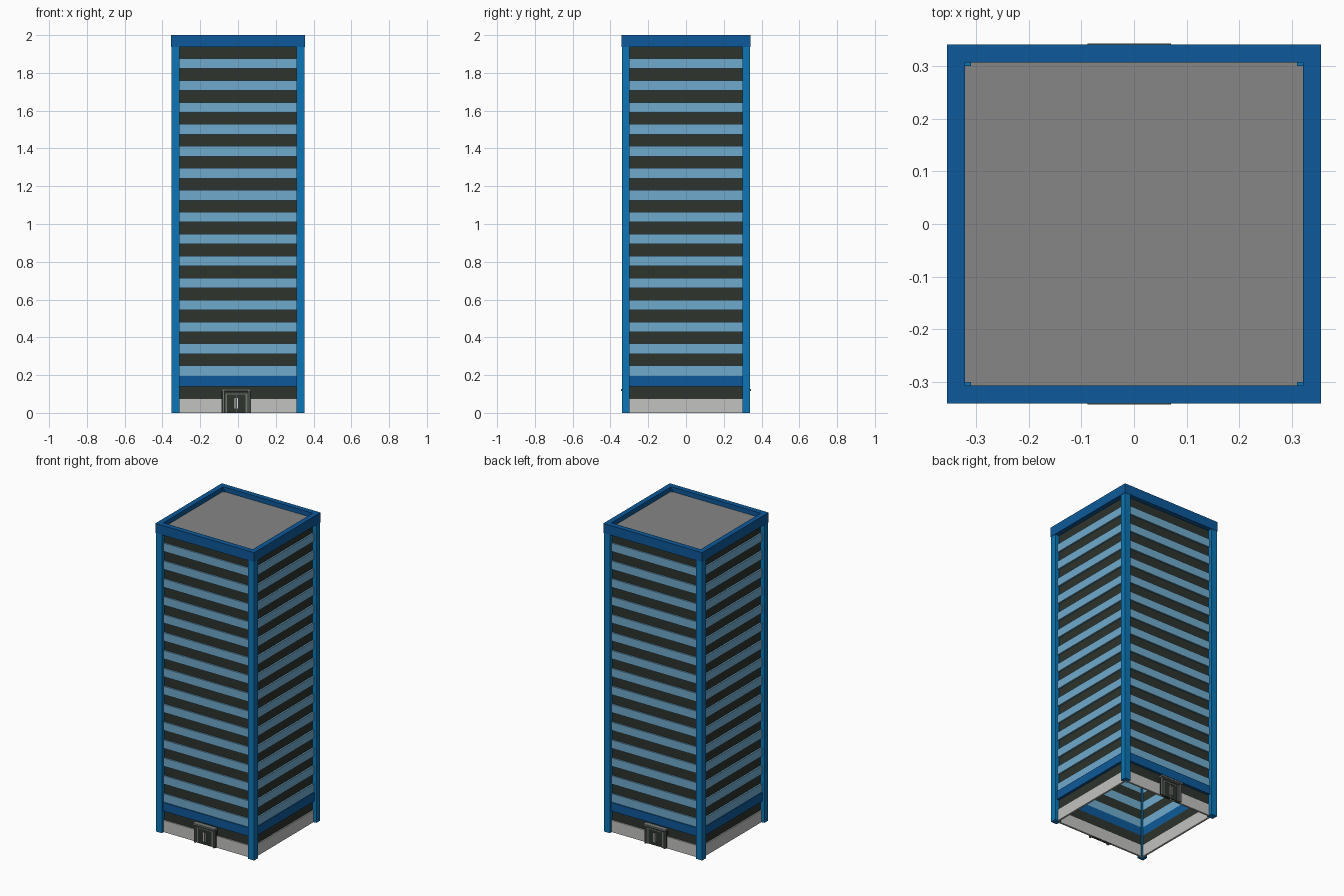
import bpy, bmesh

if "Cube" in bpy.data.objects:
    bpy.data.objects.remove(bpy.data.objects["Cube"])

HX, HY = 0.355, 0.341          # half footprint of the tower


def material(name, rgb):
    """Flat material from display (sRGB) values."""
    m = bpy.data.materials.new(name)
    lin = [((c / 255 + 0.055) / 1.055) ** 2.4 for c in rgb]
    m.diffuse_color = (*lin, 1)
    m.use_nodes = True
    m.node_tree.nodes["Principled BSDF"].inputs["Base Color"].default_value = m.diffuse_color
    return m


COLUMN = material("column blue", (12, 118, 182))
TRIM = material("trim blue", (13, 89, 154))
PANEL = material("pale blue panel", (111, 170, 203))
GLASS = material("dark glass", (45, 51, 45))
STONE = material("light stone", (194, 194, 192))
ROOF = material("roof grey", (134, 134, 134))
STEEL = material("door steel", (112, 118, 114))
WHITE = material("handle white", (225, 225, 222))


def finish(name, bm, mat):
    bmesh.ops.recalc_face_normals(bm, faces=bm.faces)
    me = bpy.data.meshes.new(name)
    bm.to_mesh(me)
    bm.free()
    me.materials.append(mat)
    ob = bpy.data.objects.new(name, me)
    bpy.context.collection.objects.link(ob)
    return ob


def add_box(bm, x0, x1, y0, y1, z0, z1):
    vs = bmesh.ops.create_cube(bm, size=1)["verts"]
    for v in vs:
        v.co = (x1 if v.co.x > 0 else x0, y1 if v.co.y > 0 else y0,
                z1 if v.co.z > 0 else z0)


def add_ring(bm, outer, inner, z0, z1):
    """Hollow rectangular band; outer and inner are insets from the footprint."""
    rows = []
    for inset, z in ((outer, z0), (outer, z1), (inner, z1), (inner, z0)):
        x, y = HX - inset, HY - inset
        rows.append([bm.verts.new((sx * x, sy * y, z))
                     for sx, sy in ((-1, -1), (1, -1), (1, 1), (-1, 1))])
    for r in range(4):
        a, b = rows[r], rows[(r + 1) % 4]
        for i in range(4):
            j = (i + 1) % 4
            bm.faces.new((a[i], a[j], b[j], b[i]))


def ring(name, mat, outer, inner, spans):
    bm = bmesh.new()
    for z0, z1 in spans:
        add_ring(bm, outer, inner, z0, z1)
    return finish(name, bm, mat)


# Corner columns
bm = bmesh.new()
for sx in (-1, 1):
    for sy in (-1, 1):
        xs = sorted((sx * 0.31, sx * (HX - 0.002)))
        ys = sorted((sy * 0.30, sy * (HY - 0.002)))
        add_box(bm, *xs, *ys, 0, 1.98)
finish("corner_columns", bm, COLUMN)

# Storey bands: projecting panels alternating with recessed windows
FLOORS, STEP, LOW, BAND = 15, 0.1162, 0.196, 0.054
panels = [(LOW + i * STEP, LOW + i * STEP + BAND) for i in range(FLOORS)]
windows = [(b, b + STEP - BAND) for a, b in panels]
ring("storey_panels", PANEL, 0.020, 0.034, panels)
ring("storey_windows", GLASS, 0.030, 0.034, windows)

# Ground floor, open below
ring("stone_plinth", STONE, 0.022, 0.034, [(0, 0.076)])
ring("lobby_windows", GLASS, 0.030, 0.034, [(0.076, 0.14)])
ring("lobby_trim", TRIM, 0.014, 0.034, [(0.14, LOW)])

# Parapet and sunken roof
ring("parapet", TRIM, 0, 0.034, [(1.938, 2.0)])
bm = bmesh.new()
add_box(bm, -HX + 0.03, HX - 0.03, -HY + 0.03, HY - 0.03, 1.955, 1.97)
finish("roof", bm, ROOF)


# Entrances, the same on front and back
def entrance(side, label):
    cx = -0.009

    def part(name, mat, boxes):
        bm = bmesh.new()
        for x0, x1, d0, d1, z0, z1 in boxes:      # d = distance from centre
            add_box(bm, cx + x0, cx + x1, *sorted((side * d0, side * d1)), z0, z1)
        finish(label + name, bm, mat)

    part("_doors", GLASS, [(s * 0.025 - 0.0235, s * 0.025 + 0.0235,
                            0.308, 0.326, 0, 0.097) for s in (-1, 1)])
    part("_door_surround", GLASS, [(-0.078, -0.058, 0.308, 0.324, 0, 0.114),
                                   (0.058, 0.078, 0.308, 0.324, 0, 0.114),
                                   (-0.058, 0.058, 0.308, 0.324, 0.103, 0.114)])
    part("_door_frame", STEEL, [(-0.058, -0.0485, 0.308, 0.328, 0, 0.103),
                                (0.0485, 0.058, 0.308, 0.328, 0, 0.103),
                                (-0.0485, 0.0485, 0.308, 0.328, 0.097, 0.103),
                                (-0.0015, 0.0015, 0.308, 0.325, 0, 0.097)])
    part("_posts", STEEL, [(s * 0.068 - 0.005, s * 0.068 + 0.005,
                            0.32, 0.336, 0, 0.116) for s in (-1, 1)])
    part("_canopy", STEEL, [(-0.079, 0.079, 0.308, 0.343, 0.116, 0.127)])
    part("_handles", WHITE, [(s * 0.007 - 0.002, s * 0.007 + 0.002,
                              0.326, 0.331, 0.022, 0.08) for s in (-1, 1)])


entrance(-1, "front")
entrance(1, "back")
